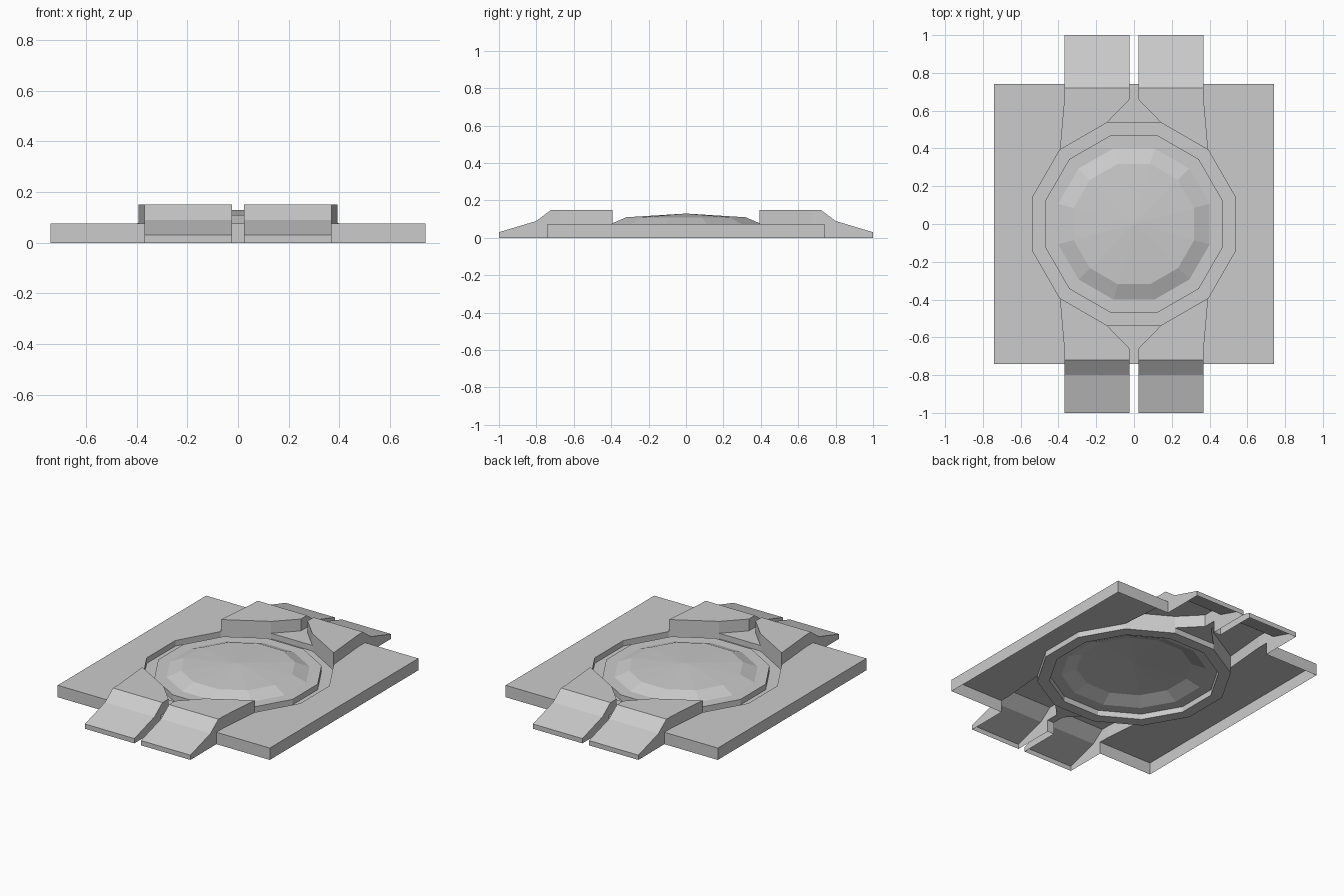
import bpy, bmesh, math

if "Cube" in bpy.data.objects:
    bpy.data.objects.remove(bpy.data.objects["Cube"])

grey = bpy.data.materials.new("plain grey")
grey.use_nodes = True
grey.diffuse_color = (0.6, 0.6, 0.6, 1)
grey.node_tree.nodes["Principled BSDF"].inputs["Base Color"].default_value = (0.6, 0.6, 0.6, 1)

SIDES = 12
HALF, DECK, TOP = 0.74, 0.075, 0.15      # slab half width, slab height, ramp height
GAP, OUT = 0.023, 0.368                  # inner and outer x of a ramp
PIT, DISC = 0.555, 0.485                 # radii of the round opening and the disc


def rim(radius, step):
    a = math.tau * (step + 0.5) / SIDES
    return radius * math.cos(a), radius * math.sin(a)


def make(name, faces, recalc=True, mirror=True):
    """Join polygons into one open shell, mirrored to all four quarters."""
    bm = bmesh.new()
    for pts in faces:
        bm.faces.new([bm.verts.new(p) for p in pts])
    bmesh.ops.remove_doubles(bm, verts=bm.verts, dist=0.0005)
    if recalc:
        bmesh.ops.recalc_face_normals(bm, faces=bm.faces)
    mesh = bpy.data.meshes.new(name)
    bm.to_mesh(mesh)
    bm.free()
    mesh.materials.append(grey)
    obj = bpy.data.objects.new(name, mesh)
    bpy.context.collection.objects.link(obj)
    if mirror:
        mod = obj.modifiers.new("mirror", 'MIRROR')
        mod.use_axis = (True, True, False)
        mod.merge_threshold = 0.0005
    return obj


def flat(pts, z):
    return [(x, y, z) for x, y in pts]


def wall(a, b, low, high):
    return [(*a, low), (*b, low), (*b, high), (*a, high)]


side, corner, end = (rim(PIT, i) for i in range(3))
bend, notch = (OUT, 0.67), (GAP, 0.66)

# Slab beside the ramps, open underneath
make("base_slab", [
    flat([(HALF, 0), (HALF, HALF), (OUT, HALF), bend, corner, side, (side[0], 0)], DECK),
    wall((HALF, 0), (HALF, HALF), 0, DECK),
    wall((HALF, HALF), (OUT, HALF), 0, DECK),
])

# Narrow strip of slab between each pair of ramps
make("slab_gap_strip", [
    flat([(0, end[1]), end, notch, (GAP, HALF), (0, HALF)], DECK),
    wall((GAP, HALF), (0, HALF), 0, DECK),
])

# Ramps: flat top, two slopes, a low tip and side walls
slope = [(0.72, TOP), (0.8, 0.09), (1, 0.03), (1, 0)]
ramp = [flat([notch, end, corner, bend, (OUT, 0.72), (GAP, 0.72)], TOP)]
for (y0, z0), (y1, z1) in zip(slope, slope[1:]):
    ramp.append([(GAP, y0, z0), (OUT, y0, z0), (OUT, y1, z1), (GAP, y1, z1)])
for x, y in (bend, notch):
    outline = [(y, DECK), (y, TOP), *slope, (HALF, 0), (HALF, DECK)]
    ramp.append([(x, py, pz) for py, pz in outline])
for a, b in ((bend, corner), (corner, end), (end, notch)):
    ramp.append(wall(a, b, DECK, TOP))
make("ramps", ramp)

# Round groove, raised disc and shallow faceted dome
profile = [(PIT, DECK), (PIT, 0.04), (DISC, 0.04), (DISC, DECK),
           (0.415, DECK), (0.33, 0.11), (0, 0.13)]
turn = []
for (r0, z0), (r1, z1) in zip(profile, profile[1:]):
    for i in range(SIDES):
        pts = [(*rim(r0, i), z0), (*rim(r0, i + 1), z0), (*rim(r1, i + 1), z1)]
        if r1 > 0:
            pts.append((*rim(r1, i), z1))
        turn.append(pts)
make("turntable", turn, recalc=False, mirror=False)
